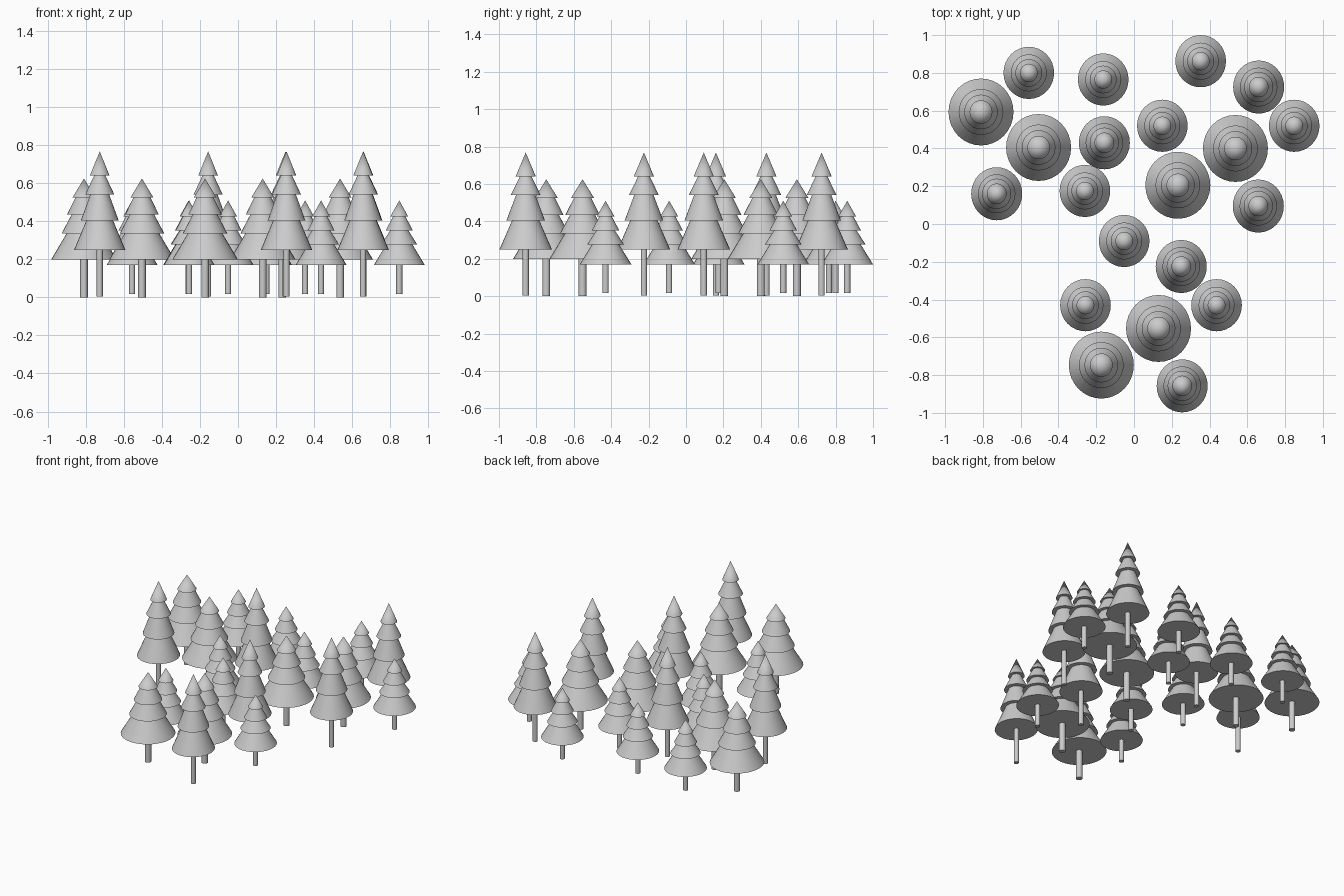
import bpy, bmesh, math

if "Cube" in bpy.data.objects:
    bpy.data.objects.remove(bpy.data.objects["Cube"])

# Profiles (radius, z) from tip down through four skirts and the trunk
def profile(tip, tiers, trunk_r, foot):
    pts = [(0, tip)]
    for r, z, inner in tiers:
        pts += [(r, z), (inner, z)]
    return pts + [(trunk_r, foot), (0, foot)]

KINDS = {
    "tall_pine": (profile(0.768, [(0.052, 0.64, 0.030), (0.077, 0.54, 0.050),
                                  (0.099, 0.405, 0.070), (0.135, 0.25, 0.016)], 0.016, 0.005), 1.04),
    "wide_pine": (profile(0.625, [(0.060, 0.525, 0.045), (0.089, 0.435, 0.065),
                                  (0.118, 0.335, 0.092), (0.172, 0.20, 0.020)], 0.020, 0.0), 1.03),
    "small_pine": (profile(0.51, [(0.047, 0.425, 0.033), (0.071, 0.352, 0.048),
                                  (0.095, 0.277, 0.070), (0.134, 0.17, 0.016)], 0.016, 0.017), 1.03),
}

# Tree positions on the ground
SPOTS = {
    "tall_pine": [(0.255, -0.857), (0.25, -0.225), (0.658, 0.095),
                  (-0.727, 0.16), (-0.157, 0.43), (0.66, 0.725)],
    "wide_pine": [(-0.81, 0.593), (-0.505, 0.405), (0.537, 0.40),
                  (0.232, 0.205), (0.13, -0.553), (-0.173, -0.747)],
    "small_pine": [(-0.557, 0.80), (-0.163, 0.765), (0.353, 0.862), (0.848, 0.52), (0.15, 0.52),
                   (-0.26, 0.175), (-0.052, -0.09), (-0.257, -0.43), (0.437, -0.43)],
}

SIDES = 32

# Turn a profile around the z axis
def lathe(name, pts, y_scale):
    bm = bmesh.new()
    rings = []
    for r, z in pts:
        if r == 0:
            rings.append([bm.verts.new((0, 0, z))] * SIDES)
        else:
            rings.append([bm.verts.new((r * math.cos(2 * math.pi * i / SIDES),
                                        r * y_scale * math.sin(2 * math.pi * i / SIDES), z))
                          for i in range(SIDES)])
    for a, b in zip(rings, rings[1:]):
        for i in range(SIDES):
            j = (i + 1) % SIDES
            bm.faces.new(list(dict.fromkeys((a[i], b[i], b[j], a[j]))))
    bmesh.ops.recalc_face_normals(bm, faces=bm.faces)
    me = bpy.data.meshes.new(name)
    bm.to_mesh(me)
    bm.free()
    return me

# Smooth skirts with sharp rims, one shared mesh per kind
for kind, (pts, y_scale) in KINDS.items():
    mesh = lathe(kind, pts, y_scale)
    for n, (x, y) in enumerate(SPOTS[kind], 1):
        ob = bpy.data.objects.new(f"{kind}_{n}", mesh)
        ob.location = (x, y, 0)
        bpy.context.collection.objects.link(ob)
        if n == 1:
            bpy.ops.object.select_all(action='DESELECT')
            ob.select_set(True)
            bpy.context.view_layer.objects.active = ob
            mesh.shade_smooth()
            mesh.set_sharp_from_angle(angle=math.radians(30))
